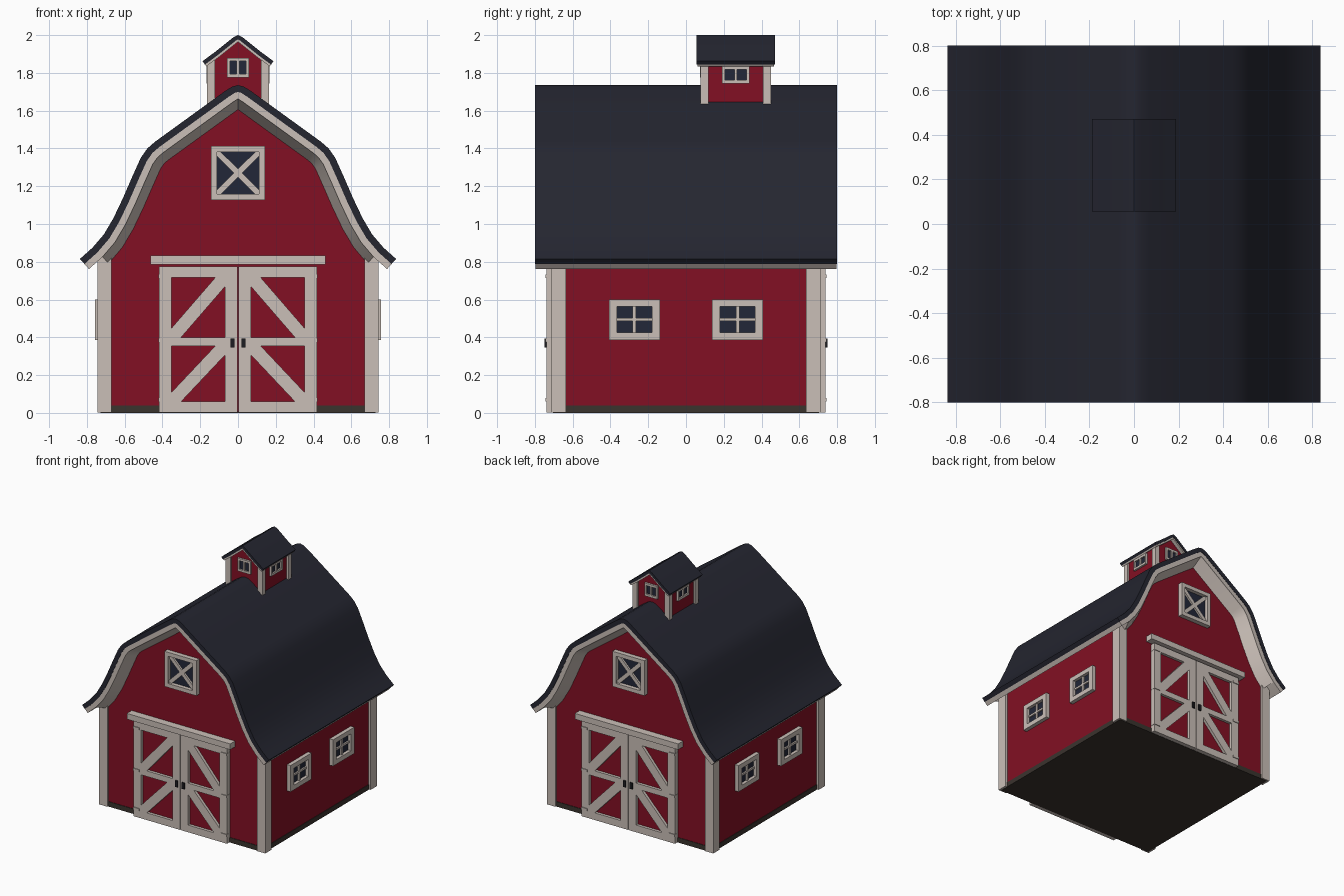
import bpy, bmesh, math

if "Cube" in bpy.data.objects:
    bpy.data.objects.remove(bpy.data.objects["Cube"])


def material(name, rgb):
    m = bpy.data.materials.new(name)
    m.diffuse_color = (*rgb, 1)
    m.use_nodes = True
    m.node_tree.nodes["Principled BSDF"].inputs["Base Color"].default_value = m.diffuse_color
    return m


RED = material("barn red", (0.225, 0.005, 0.017))
TRIM = material("warm white trim", (0.59, 0.52, 0.475))
ROOF = material("dark slate roof", (0.018, 0.019, 0.030))
GLASS = material("navy glass", (0.016, 0.020, 0.040))
BASE = material("dark brown base", (0.042, 0.033, 0.027))
IRON = material("black iron", (0.012, 0.012, 0.015))


def finish(name, bm, mat, smooth=False):
    bmesh.ops.recalc_face_normals(bm, faces=bm.faces)
    me = bpy.data.meshes.new(name)
    bm.to_mesh(me)
    bm.free()
    me.materials.append(mat)
    ob = bpy.data.objects.new(name, me)
    bpy.context.collection.objects.link(ob)
    if smooth:
        bpy.ops.object.select_all(action='DESELECT')
        ob.select_set(True)
        bpy.context.view_layer.objects.active = ob
        bpy.ops.object.shade_smooth_by_angle(angle=math.radians(40))
    return ob


def plates(name, polys, d0, d1, side, mat, cy=0.0):
    """Extrude (u, z) polygons from depth d0 to d1, facing a side given in degrees."""
    bm = bmesh.new()
    c, s = round(math.cos(math.radians(side))), round(math.sin(math.radians(side)))
    for poly in polys:
        a, b = [[bm.verts.new((u * c + d * s, u * s - d * c + cy, z)) for u, z in poly]
                for d in (d0, d1)]
        bm.faces.new(a)
        bm.faces.new(b)
        for i in range(len(a)):
            j = (i + 1) % len(a)
            bm.faces.new((a[i], a[j], b[j], b[i]))
    return finish(name, bm, mat)


def sweep(name, rings, mat):
    """Skin equal-length closed rings and cap the ends."""
    bm = bmesh.new()
    rs = [[bm.verts.new(p) for p in r] for r in rings]
    n = len(rs[0])
    for a, b in zip(rs, rs[1:]):
        for i in range(n):
            j = (i + 1) % n
            bm.faces.new((a[i], a[j], b[j], b[i]))
    bm.faces.new(rs[0])
    bm.faces.new(rs[-1])
    return finish(name, bm, mat, True)


def rect(u0, z0, u1, z1):
    return [(u0, z0), (u1, z0), (u1, z1), (u0, z1)]


def frame(u0, z0, u1, z1, wu, wz):
    return [rect(u0, z0, u0 + wu, z1), rect(u1 - wu, z0, u1, z1),
            rect(u0 + wu, z0, u1 - wu, z0 + wz), rect(u0 + wu, z1 - wz, u1 - wu, z1)]


def brace(u0, z0, u1, z1, w):
    """Diagonal board from (u0, z0) to (u1, z1), cut square to its opening."""
    k = math.copysign(w, u1 - u0)
    return [(u0, z0), (u0 + k, z0), (u1, z1 - w), (u1, z1), (u1 - k, z1), (u0, z0 + w)]


def mirror(half):
    return [(-x, z) for x, z in reversed(half[1:])] + half


def offset(path, d):
    out = []
    for i, (x, z) in enumerate(path):
        p, q = path[max(i - 1, 0)], path[min(i + 1, len(path) - 1)]
        tx, tz = q[0] - p[0], q[1] - p[1]
        length = math.hypot(tx, tz)
        out.append((x + d * tz / length, z - d * tx / length))
    return out


def shell(name, path, d0, d1, y0, y1, mat):
    sweep(name, [[(a[0], y0, a[1]), (a[0], y1, a[1]), (b[0], y1, b[1]), (b[0], y0, b[1])]
                 for a, b in zip(offset(path, d0), offset(path, d1))], mat)


# Gambrel roof with a flared eave, and the white layer under it
gambrel = mirror([(0, 1.735), (.03, 1.728), (.07, 1.703), (.44, 1.435), (.48, 1.40),
                  (.515, 1.35), (.56, 1.25), (.61, 1.135), (.66, 1.03), (.71, .945),
                  (.77, .875), (.837, .815)])
shell("roof", gambrel, 0, .036, -.80, .80, ROOF)
shell("roof_trim", gambrel, .036, .072, -.798, .798, TRIM)

# Sloping gable trim between roof edge and wall
o1, o2, o3 = (offset(gambrel, d)[1:-1] for d in (.07, .122, .05))
for label, s in (("front", -1), ("back", 1)):
    sweep(label + "_gable_trim", [[(a[0], s * .795, a[1]), (b[0], s * .695, b[1]), (c[0], s * .695, c[1])]
                                  for a, b, c in zip(o1, o2, o3)], TRIM)

# Red body and brown base
top = [(x, z) for x, z in offset(gambrel, .05) if abs(x) < .70]
plates("barn_body", [[(-.725, .02), (-.725, .85)] + top + [(.725, .85), (.725, .02)]],
       -.70, .70, 0, RED)
plates("base", [rect(-.729, 0, .729, .04)], -.704, .704, 0, BASE)

# Details repeated on front and back
for label, side in (("front", 0), ("back", 180)):
    plates(label + "_corner_posts",
           [[(s * .67, .002), (s * .745, .002), (s * .745, .81), (s * .67, .86)] for s in (-1, 1)],
           .635, .715, side, TRIM)
    plates(label + "_door_panel", [rect(-.41, .005, .41, .77)], .69, .715, side, RED)
    boards, hinges = [], []
    for s in (-1, 1):
        a, b = sorted((s * .003, s * .418))
        boards += frame(a, .002, b, .775, .067, .058)
        boards.append(rect(a + .067, .355, b - .067, .40))
        boards += [brace(s * .351, z0, s * .07, z1, .05) for z0, z1 in ((.06, .355), (.40, .717))]
        hinges += [rect(*((s * .42, z, s * .365, z + .018))) for z in (.06, .375, .715)]
    plates(label + "_door_boards", boards, .69, .738, side, TRIM)
    plates(label + "_door_hinges", hinges, .70, .744, side, TRIM)
    plates(label + "_door_header", [rect(-.463, .785, .463, .832)], .69, .762, side, TRIM)
    plates(label + "_door_handles", [rect(s * .03 - .011, .345, s * .03 + .011, .395) for s in (-1, 1)],
           .73, .748, side, IRON)
    # Loft window
    plates(label + "_loft_glass", [rect(-.13, 1.14, .13, 1.40)], .69, .706, side, GLASS)
    plates(label + "_loft_frame", frame(-.143, 1.127, .143, 1.412, .032, .032), .69, .738, side, TRIM)
    plates(label + "_loft_cross_a", [brace(-.112, 1.158, .112, 1.381, .022)], .69, .722, side, TRIM)
    plates(label + "_loft_cross_b", [brace(.112, 1.158, -.112, 1.381, .022)], .69, .7215, side, TRIM)

# Windows on the long walls
for label, side in (("right", 90), ("left", 270)):
    for i, u in enumerate((-.273, .273)):
        n = "%s_window_%d" % (label, i + 1)
        plates(n + "_glass", [rect(u - .10, .41, u + .10, .58)], .71, .731, side, GLASS)
        plates(n + "_frame", frame(u - .135, .387, u + .135, .60, .043, .038), .71, .757, side, TRIM)
        plates(n + "_bars", [rect(u - .009, .42, u + .009, .57), rect(u - .095, .486, u - .009, .502),
                             rect(u + .009, .486, u + .095, .502)], .71, .743, side, TRIM)

# Cupola
CY = .263
cap = mirror([(0, 2.0), (.025, 1.988), (.12, 1.912), (.188, 1.862)])
shell("cupola_roof", cap, 0, .022, CY - .207, CY + .207, ROOF)
shell("cupola_roof_trim", cap, .022, .034, CY - .203, CY + .203, TRIM)
plates("cupola_body", [[(-.15, 1.55), (.15, 1.55), (.15, 1.858), (0, 1.972), (-.15, 1.858)]],
       -.172, .172, 0, RED, CY)
for label, side in (("front", 0), ("back", 180)):
    plates("cupola_%s_posts" % label,
           [[(s * .122, 1.56), (s * .165, 1.56), (s * .165, 1.846), (s * .122, 1.877)] for s in (-1, 1)],
           .145, .187, side, TRIM, CY)
for label, side, d, w, z0, z1 in (("front", 0, .172, .058, 1.775, 1.88), ("back", 180, .172, .058, 1.775, 1.88),
                                  ("right", 90, .15, .073, 1.745, 1.836), ("left", 270, .15, .073, 1.745, 1.836)):
    n = "cupola_%s_window" % label
    plates(n + "_glass", [rect(-w + .01, z0 + .01, w - .01, z1 - .01)], d - .01, d + .004, side, GLASS, CY)
    plates(n + "_frame", frame(-w, z0, w, z1, .016, .018) + [rect(-.007, z0 + .018, .007, z1 - .018)],
           d - .01, d + .016, side, TRIM, CY)
